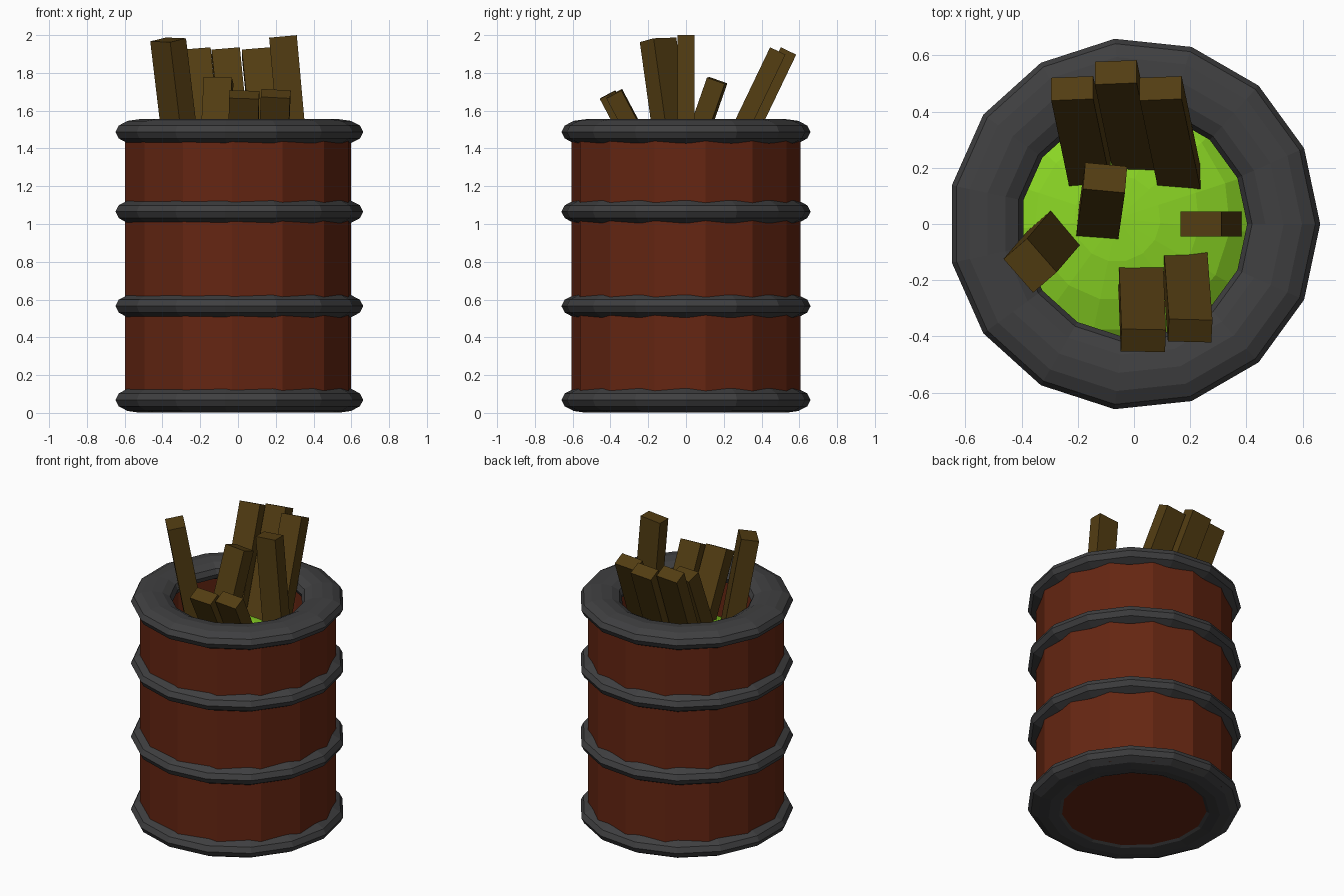
import bpy, bmesh
from math import cos, sin, pi, radians
from mathutils import Matrix, Vector

if "Cube" in bpy.data.objects:
    bpy.data.objects.remove(bpy.data.objects["Cube"], do_unlink=True)


def material(name, rgb):
    m = bpy.data.materials.new(name)
    m.use_nodes = True
    m.diffuse_color = (*rgb, 1)
    m.node_tree.nodes["Principled BSDF"].inputs["Base Color"].default_value = (*rgb, 1)
    return m


RUST = material("rust_red", (0.13, 0.019, 0.006))
IRON = material("dark_iron", (0.05, 0.05, 0.052))
WOOD = material("brown_wood", (0.085, 0.046, 0.006))
SLIME = material("green_slime", (0.26, 0.68, 0.018))


def finish(name, bm, mat):
    mesh = bpy.data.meshes.new(name)
    bm.to_mesh(mesh)
    bm.free()
    mesh.materials.append(mat)
    ob = bpy.data.objects.new(name, mesh)
    bpy.context.collection.objects.link(ob)
    return ob


def lathe(name, profile, sides, mat, phase=0.0, closed=False, cap=False):
    """Turn a (radius, height) profile around the z axis."""
    bm = bmesh.new()
    loops = []
    for r, z in profile:
        angles = [phase + 2 * pi * i / sides for i in range(sides)]
        loops.append([bm.verts.new((r * cos(a), r * sin(a), z)) for a in angles])
    pairs = list(zip(loops, loops[1:]))
    if closed:
        pairs.append((loops[-1], loops[0]))
    for low, high in pairs:
        for i in range(sides):
            j = (i + 1) % sides
            bm.faces.new((low[i], low[j], high[j], high[i]))
    if cap:
        bm.faces.new(loops[0])
    bmesh.ops.recalc_face_normals(bm, faces=bm.faces)
    return finish(name, bm, mat)


# Barrel: outer wall, rim, inner wall and a closed floor
lathe("barrel_body", [(0.607, 0.02), (0.607, 1.49), (0.585, 1.49), (0.585, 1.0)],
      14, RUST, phase=radians(-93), cap=True)

# Four squashed hoops
for name, z in (("bottom_hoop", 0.069), ("lower_hoop", 0.565),
                ("upper_hoop", 1.065), ("top_hoop", 1.487)):
    section = [(0.533 + 0.13 * cos(t), z + 0.068 * sin(t))
               for t in (2 * pi * k / 12 for k in range(12))]
    lathe(name, section, 15, IRON, closed=True)

# Slime: a flat pool with a low dome on it
lathe("slime_pool", [(0.59, 1.13), (0.05, 1.15)], 14, SLIME, phase=radians(-93))
bm = bmesh.new()
bmesh.ops.create_uvsphere(bm, u_segments=15, v_segments=10, radius=1)
bmesh.ops.transform(bm, verts=bm.verts, matrix=Matrix.Translation((-0.06, 0.02, 1.12))
                    @ Matrix.Diagonal((0.5, 0.5, 0.19, 1)))
finish("slime_dome", bm, SLIME)


def plank(name, top, lean, width, depth, yaw=0.0, length=0.8):
    """Box hanging from its top end; lean is the x and y drift per unit of height."""
    axis = Vector((*lean, 1)).normalized()
    side = Vector((cos(yaw), sin(yaw), 0))
    side = (side - axis * side.dot(axis)).normalized()
    front = axis.cross(side)
    turn = Matrix((side, front, axis)).transposed().to_4x4()
    bm = bmesh.new()
    bmesh.ops.create_cube(bm, size=1)
    bmesh.ops.transform(bm, verts=bm.verts,
                        matrix=Matrix.Translation(Vector(top) - axis * length / 2) @ turn
                        @ Matrix.Diagonal((width, depth, length, 1)))
    finish(name, bm, WOOD)


# Planks sticking out of the slime
plank("back_right_plank", (-0.22, 0.483, 1.91), (-0.1, 0.48), 0.15, 0.09)
plank("back_middle_plank", (-0.065, 0.54, 1.91), (-0.1, 0.48), 0.15, 0.09)
plank("back_left_plank", (0.095, 0.483, 1.91), (-0.1, 0.48), 0.15, 0.09)
plank("centre_plank", (-0.103, 0.165, 1.76), (0.05, 0.35), 0.15, 0.1, radians(-5), 0.6)
plank("front_middle_plank", (0.033, -0.415, 1.685), (0.02, -0.53), 0.158, 0.09, radians(-2), 0.6)
plank("front_left_plank", (0.2, -0.38, 1.69), (0.04, -0.53), 0.155, 0.09, radians(-3), 0.6)
plank("left_plank", (0.238, 0, 1.993), (-0.09, 0), 0.147, 0.09, 0, 0.9)
plank("right_plank", (-0.37, -0.148, 1.975), (-0.12, -0.14), 0.16, 0.113, radians(-49))
